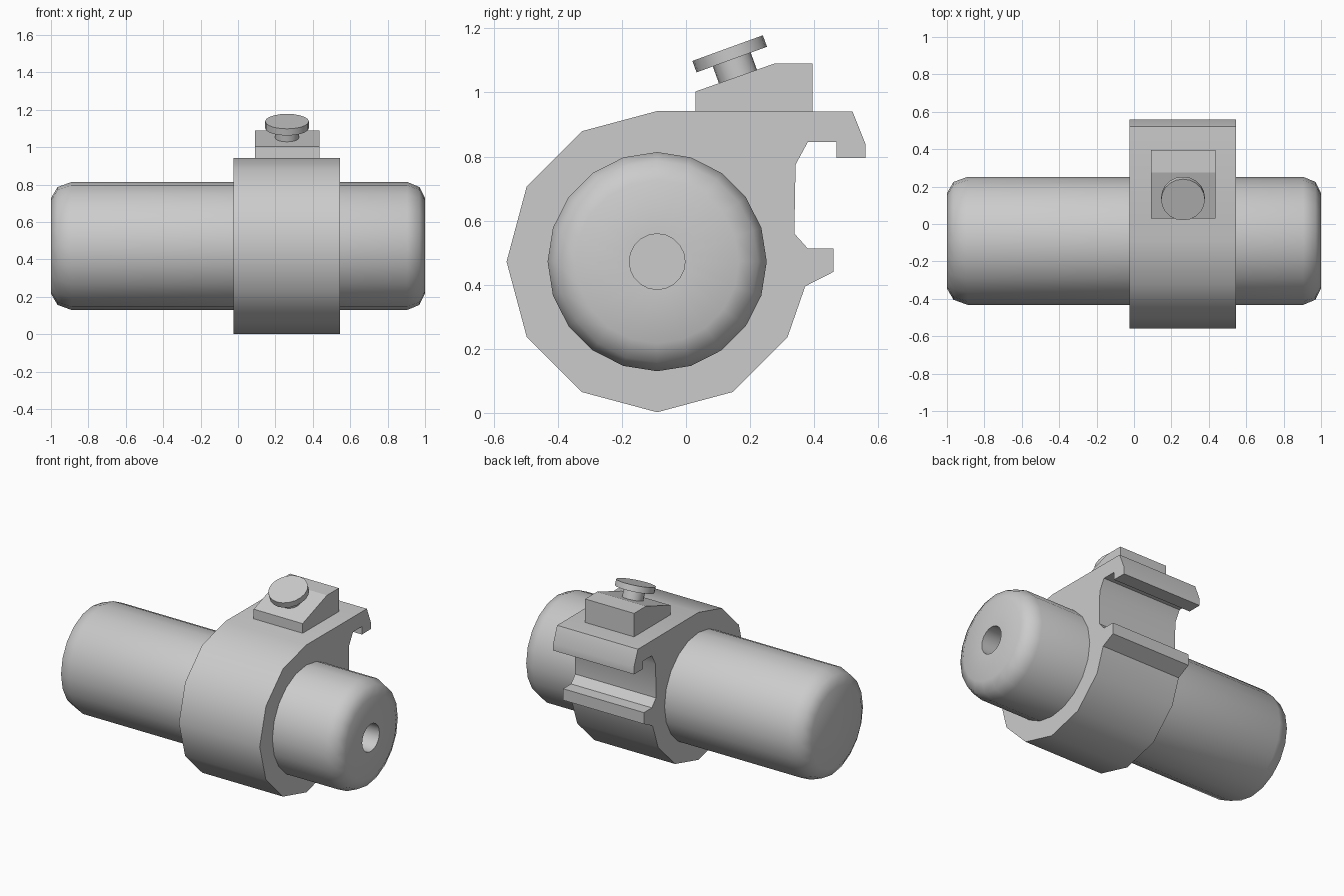
import bpy, bmesh
from math import sin, cos, pi, radians
from mathutils import Matrix

if "Cube" in bpy.data.objects:
    bpy.data.objects.remove(bpy.data.objects["Cube"])


def finish(name, bm, angle):
    bmesh.ops.recalc_face_normals(bm, faces=bm.faces)
    mesh = bpy.data.meshes.new(name)
    bm.to_mesh(mesh)
    bm.free()
    obj = bpy.data.objects.new(name, mesh)
    bpy.context.collection.objects.link(obj)
    bpy.ops.object.select_all(action='DESELECT')
    obj.select_set(True)
    bpy.context.view_layer.objects.active = obj
    bpy.ops.object.shade_smooth_by_angle(angle=radians(angle))
    return obj


def lathe(name, profile, matrix, sides=20, angle=55):
    """Revolve (height, radius) pairs around local z and cap both ends."""
    bm = bmesh.new()
    rings = [[bm.verts.new(matrix @ Matrix.Rotation(2 * pi * i / sides, 4, 'Z')
                           @ Matrix.Translation((r, 0, h)).to_translation())
              for i in range(sides)] for h, r in profile]
    for a, b in zip(rings, rings[1:]):
        for i in range(sides):
            j = (i + 1) % sides
            bm.faces.new((a[i], a[j], b[j], b[i]))
    bm.faces.new(rings[0])
    bm.faces.new(rings[-1])
    return finish(name, bm, angle)


def extrude_x(name, profile, x0, x1, angle=35):
    """Extrude a (y, z) outline along x."""
    bm = bmesh.new()
    face = bm.faces.new([bm.verts.new((x0, y, z)) for y, z in profile])
    new = bmesh.ops.extrude_face_region(bm, geom=[face], use_keep_orig=True)["geom"]
    verts = [v for v in new if isinstance(v, bmesh.types.BMVert)]
    bmesh.ops.translate(bm, verts=verts, vec=(x1 - x0, 0, 0))
    return finish(name, bm, angle)


CY, CZ, R = -0.09, 0.472, 0.47

# main tube with rounded ends and a blind hole in the right end
along_x = Matrix.Translation((0, CY, CZ)) @ Matrix.Rotation(pi / 2, 4, 'Y')
lathe("main_tube", [(-1, 0.255), (-0.965, 0.315), (-0.89, 0.342), (0.905, 0.342),
                    (0.97, 0.315), (1, 0.255), (1, 0.087), (0.7, 0.087)], along_x)

# clamp: twelve-sided ring merging into a rail hook at the back
ring = [(CY - R * sin(pi * i / 6), CZ - R * cos(pi * i / 6)) for i in range(-2, 7)]
hook = [(0.52, 0.94), (0.56, 0.84), (0.56, 0.795), (0.47, 0.795), (0.47, 0.845),
        (0.38, 0.845), (0.342, 0.775), (0.338, 0.56), (0.38, 0.513), (0.46, 0.513),
        (0.46, 0.44), (0.372, 0.395)]
extrude_x("clamp", ring + hook, -0.025, 0.545)

# wedge block on top of the clamp
extrude_x("knob_block", [(0.03, 0.93), (0.03, 1.003), (0.275, 1.09),
                         (0.395, 1.09), (0.395, 0.93)], 0.09, 0.435, 15)

# tilted knob: stem and disc
tilt = Matrix.Translation((0.262, 0.162, 1.05)) @ Matrix.Rotation(radians(20), 4, 'X')
lathe("knob_stem", [(-0.02, 0.063), (0.07, 0.063)], tilt)
lathe("knob_disc", [(0.056, 0.117), (0.094, 0.117)], tilt)
